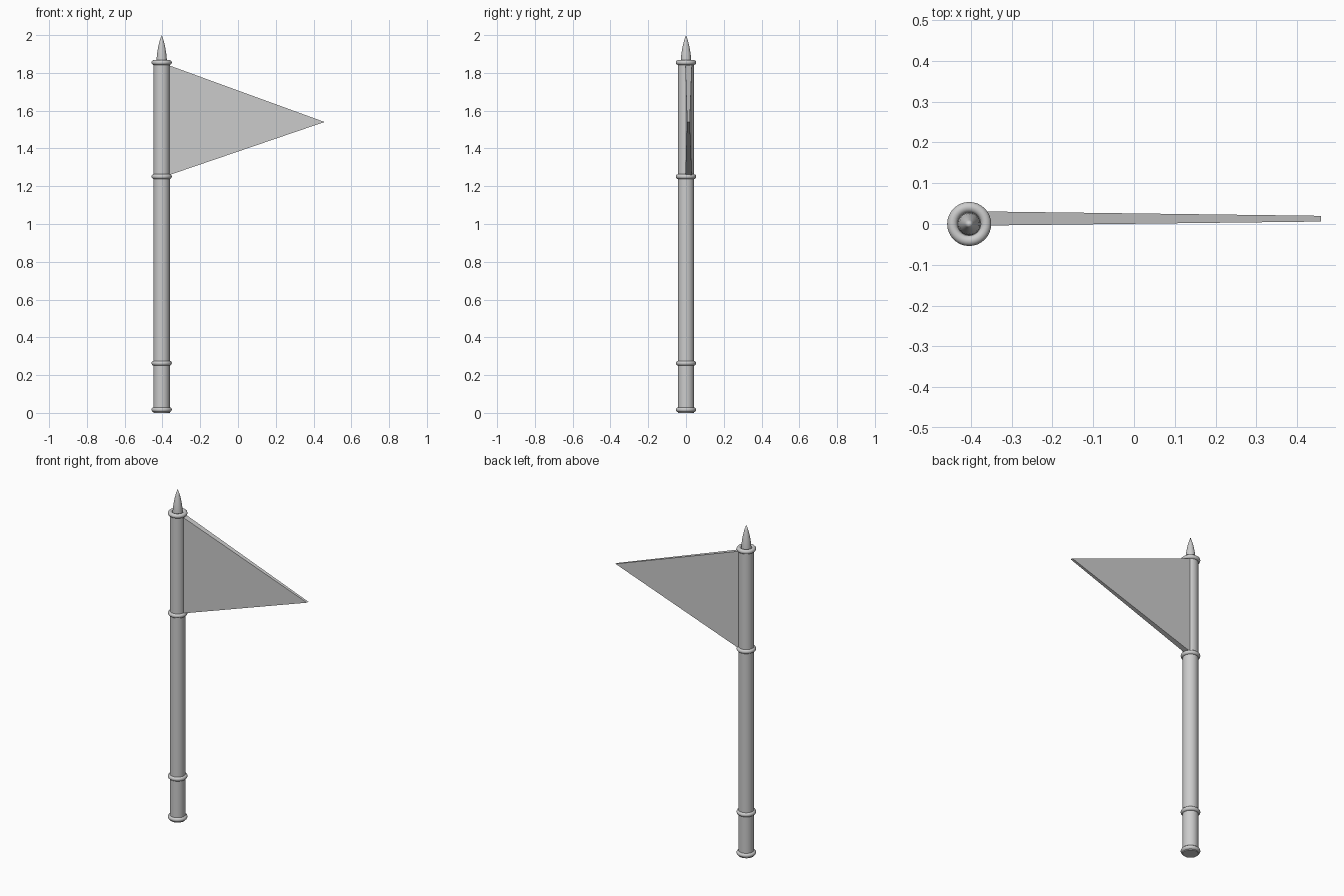
import bpy, bmesh, math

if "Cube" in bpy.data.objects:
    bpy.data.objects.remove(bpy.data.objects["Cube"])

PX = -0.404  # pole axis


def make_object(name, bm, smooth=True):
    bmesh.ops.recalc_face_normals(bm, faces=bm.faces)
    me = bpy.data.meshes.new(name)
    bm.to_mesh(me)
    bm.free()
    ob = bpy.data.objects.new(name, me)
    bpy.context.collection.objects.link(ob)
    if smooth:
        bpy.ops.object.select_all(action='DESELECT')
        ob.select_set(True)
        bpy.context.view_layer.objects.active = ob
        bpy.ops.object.shade_smooth_by_angle(angle=math.radians(40))
    return ob


def lathe(name, profile, closed=False, steps=32):
    """Spin a (radius, height) profile around the pole axis."""
    bm = bmesh.new()
    vs = [bm.verts.new((PX + r, 0, z)) for r, z in profile]
    edges = [bm.edges.new(p) for p in zip(vs, vs[1:])]
    if closed:
        edges.append(bm.edges.new((vs[-1], vs[0])))
    bmesh.ops.spin(bm, geom=vs + edges, cent=(PX, 0, 0), axis=(0, 0, 1),
                   angle=math.tau, steps=steps, use_duplicate=False)
    bmesh.ops.remove_doubles(bm, verts=bm.verts, dist=1e-5)
    return make_object(name, bm)


# Pole
lathe("pole", [(0, 0), (0.043, 0), (0.043, 1.857), (0, 1.857)])

# Rounded collars around the pole
for name, z in (("foot_ring", 0.017), ("lower_ring", 0.263),
                ("flag_bottom_ring", 1.251), ("flag_top_ring", 1.855)):
    circle = [(0.041 + 0.013 * math.cos(a), z + 0.013 * math.sin(a))
              for a in (i * math.tau / 12 for i in range(12))]
    lathe(name, circle, closed=True)

# Pointed finial
lathe("finial", [(0, 1.855), (0.028, 1.855), (0.027, 1.875), (0.024, 1.905),
                 (0.018, 1.94), (0.010, 1.972), (0, 2.0)])

# Triangular pennant, thinner toward the tip
bm = bmesh.new()
front, back = ([bm.verts.new(c) for c in ((-0.385, y0, 1.847), (-0.385, y0, 1.252),
                                          (0.458, y1, 1.54))]
               for y0, y1 in ((-0.004, 0.006), (0.031, 0.020)))
bm.faces.new(front)
bm.faces.new(back[::-1])
for i in range(3):
    j = (i + 1) % 3
    bm.faces.new((front[i], back[i], back[j], front[j]))
make_object("pennant", bm, smooth=False)
